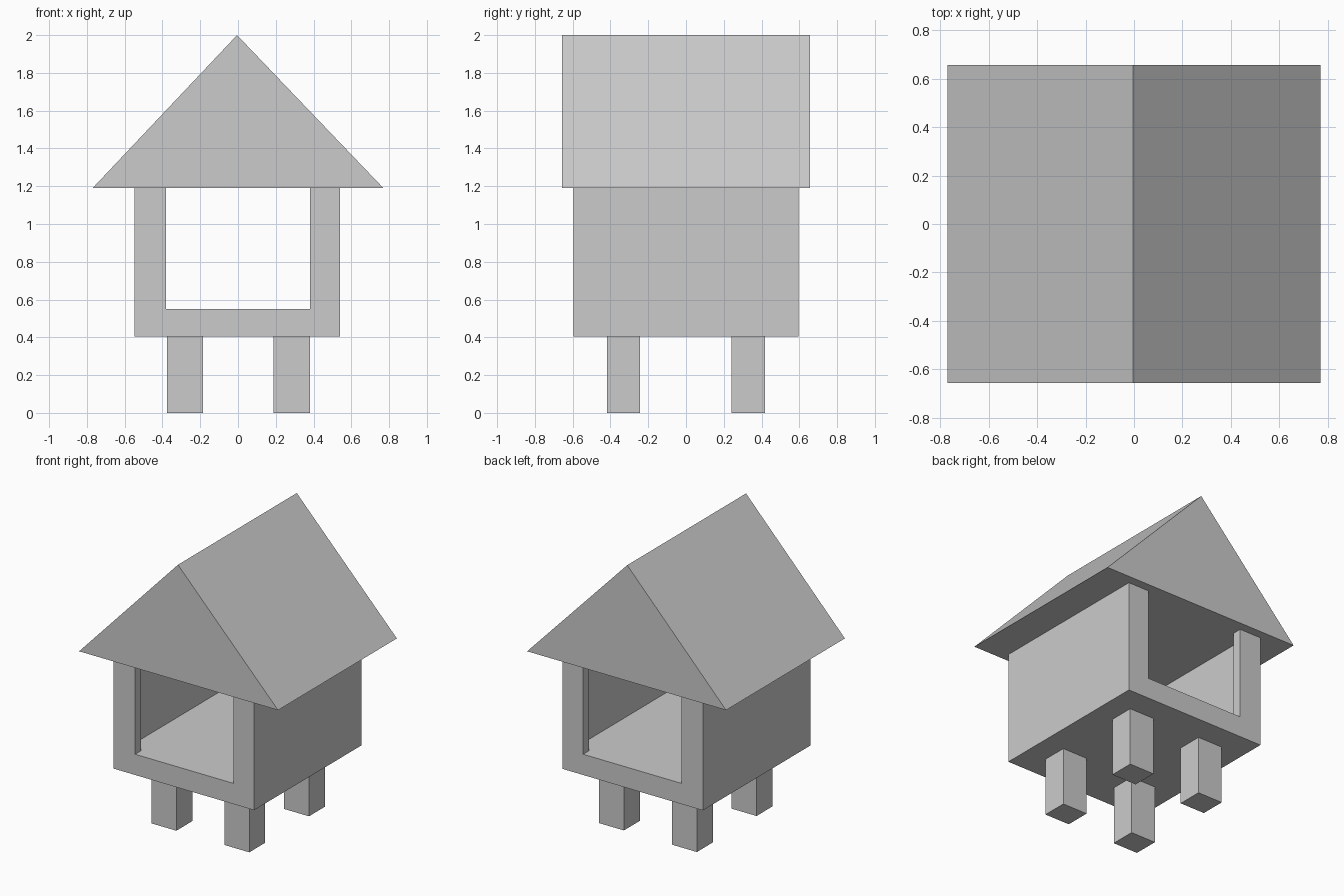
import bpy, bmesh

if "Cube" in bpy.data.objects:
    bpy.data.objects.remove(bpy.data.objects["Cube"])

grey = bpy.data.materials.new("light grey")
grey.diffuse_color = (0.6, 0.6, 0.6, 1)
grey.use_nodes = True
grey.node_tree.nodes["Principled BSDF"].inputs["Base Color"].default_value = grey.diffuse_color


def extrude(name, profile, offset):
    """Closed solid made by sweeping a flat 3D outline along an offset."""
    bm = bmesh.new()
    face = bm.faces.new([bm.verts.new(p) for p in profile])
    swept = bmesh.ops.extrude_face_region(bm, geom=[face], use_keep_orig=True)
    bmesh.ops.translate(bm, vec=offset,
                        verts=[v for v in swept["geom"] if isinstance(v, bmesh.types.BMVert)])
    bmesh.ops.recalc_face_normals(bm, faces=bm.faces)
    mesh = bpy.data.meshes.new(name)
    bm.to_mesh(mesh)
    bm.free()
    mesh.materials.append(grey)
    obj = bpy.data.objects.new(name, mesh)
    bpy.context.collection.objects.link(obj)
    return obj


def box(name, x0, x1, y0, y1, z0, z1):
    return extrude(name, [(x0, y0, z0), (x1, y0, z0), (x1, y1, z0), (x0, y1, z0)],
                   (0, 0, z1 - z0))


# Solid gable roof with overhanging eaves
extrude("gable_roof", [(-0.77, -0.657, 1.19), (0.77, -0.657, 1.19), (-0.005, -0.657, 2.0)],
        (0, 1.314, 0))

# House body, hollowed from front to back; the room is wider than its openings
body = box("house_body", -0.547, 0.541, -0.595, 0.595, 0.405, 1.19)
quarter = [(0.38, -0.8), (0.38, -0.53), (0.478, -0.53)]
right = quarter + [(x, -y) for x, y in reversed(quarter)]
plan = right + [(-x, y) for x, y in reversed(right)]
cutter = extrude("room_cutter", [(x, y, 0.55) for x, y in plan], (0, 0, 1))
cutter.hide_render = True
cut = body.modifiers.new("room", "BOOLEAN")
cut.operation = "DIFFERENCE"
cut.solver = "EXACT"
cut.object = cutter

# Four square legs
for side, x in (("left", -0.28), ("right", 0.285)):
    for end, y in (("front", -0.331), ("back", 0.329)):
        box(f"{end}_{side}_leg", x - 0.096, x + 0.096, y - 0.088, y + 0.088, 0, 0.405)
